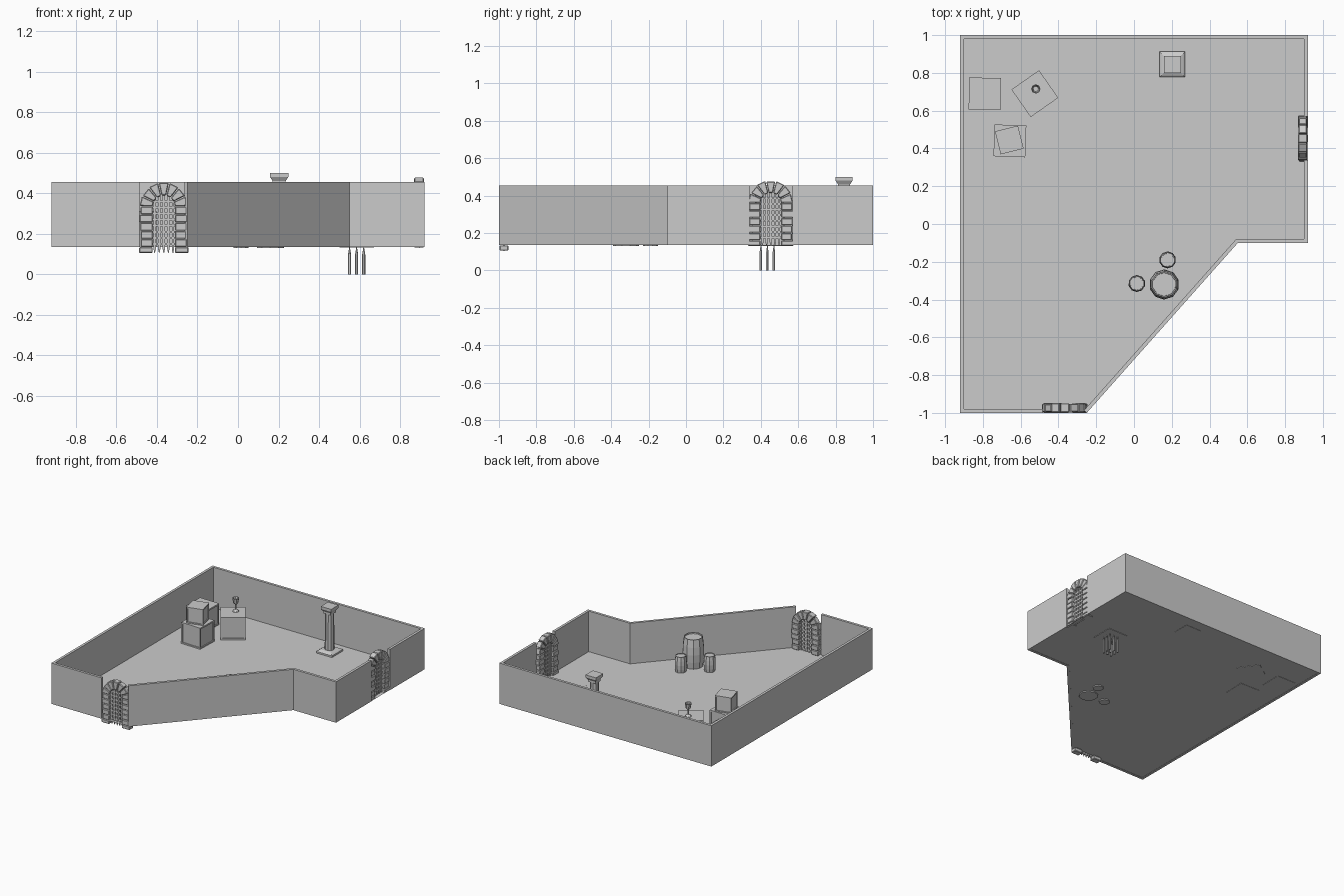
import bpy, bmesh, math, random
from mathutils import Vector, Matrix

if "Cube" in bpy.data.objects:
    bpy.data.objects.remove(bpy.data.objects["Cube"])
random.seed(4)
FLOOR, TOP, THICK = 0.135, 0.455, 0.02


def finish(bm, name, matrix=None):
    bmesh.ops.recalc_face_normals(bm, faces=bm.faces)
    me = bpy.data.meshes.new(name)
    bm.to_mesh(me)
    bm.free()
    ob = bpy.data.objects.new(name, me)
    bpy.context.collection.objects.link(ob)
    if matrix:
        ob.matrix_world = matrix
    return ob


def add_box(bm, lo, hi):
    c = [(a + b) / 2 for a, b in zip(lo, hi)]
    s = [b - a for a, b in zip(lo, hi)]
    return bmesh.ops.create_cube(bm, size=1, matrix=Matrix.Translation(c) @ Matrix.Diagonal((*s, 1)))["verts"]


def add_lathe(bm, profile, sides, x=0, y=0, turn=0):
    # rings of (radius, z), capped at both ends
    rings = []
    for r, z in profile:
        rings.append([bm.verts.new((x + r * math.cos(turn + 2 * math.pi * i / sides),
                                    y + r * math.sin(turn + 2 * math.pi * i / sides), z)) for i in range(sides)])
    for a, b in zip(rings, rings[1:]):
        for i in range(sides):
            j = (i + 1) % sides
            bm.faces.new((a[i], a[j], b[j], b[i]))
    bm.faces.new(rings[0][::-1])
    bm.faces.new(rings[-1])


def offset_path(pts):
    pts = [Vector(p) for p in pts]
    normals = []
    for a, b in zip(pts, pts[1:]):
        d = (b - a).normalized()
        normals.append(Vector((-d.y, d.x)))
    out = []
    for i, p in enumerate(pts):
        n0, n1 = normals[max(i - 1, 0)], normals[min(i, len(normals) - 1)]
        out.append(p + (n0 + n1) * THICK / (1 + n0.dot(n1)))
    return pts, out


# Walls, interrupted by the two gateways
def wall(name, path):
    outer, inner = offset_path(path)
    bm = bmesh.new()
    rows = [[bm.verts.new((p.x, p.y, z)) for p in line]
            for line, z in ((outer, FLOOR), (outer, TOP), (inner, TOP), (inner, FLOOR))]
    for k in range(4):
        a, b = rows[k], rows[(k + 1) % 4]
        for i in range(len(path) - 1):
            bm.faces.new((a[i], a[i + 1], b[i + 1], b[i]))
    for i in (0, -1):
        bm.faces.new([r[i] for r in rows])
    finish(bm, name)


wall("wall_front_right", [(-0.25, -1), (0.55, -0.1), (0.92, -0.1), (0.92, 0.34)])
wall("wall_back_left", [(0.92, 0.57), (0.92, 1), (-0.92, 1), (-0.92, -1), (-0.485, -1)])

# Floor
bm = bmesh.new()
bm.faces.new([bm.verts.new((x, y, FLOOR + 0.002)) for x, y in
              [(-0.92, -1), (-0.25, -1), (0.55, -0.1), (0.92, -0.1), (0.92, 1), (-0.92, 1)]])
finish(bm, "floor")


# Gateway: local x across, y depth (0 to 0.05), z up from its base
def gate(name, matrix):
    bm = bmesh.new()
    spring, r_in, r_out = 0.23, 0.055, 0.122
    for side in (-1, 1):
        for i in range(6):
            z0 = 0 if i == 0 else 0.03 + (i - 1) * 0.04
            z1 = 0.03 + i * 0.04
            w = 0.122 if i == 0 else random.uniform(0.112, 0.122)
            d = random.uniform(0, 0.006)
            a, b = sorted((side * r_in, side * w))
            add_box(bm, (a, d, z0 + 0.001), (b, 0.05 - d, z1 - 0.001))
    n = 7
    for i in range(n):
        a0, a1 = math.pi * i / n + 0.02, math.pi * (i + 1) / n - 0.02
        ro = r_out - random.uniform(0, 0.006)
        d = random.uniform(0, 0.006)
        vs = add_box(bm, (-1, d, -1), (1, 0.05 - d, 1))
        for v in vs:
            r, a = (ro if v.co.x > 0 else r_in), (a1 if v.co.z > 0 else a0)
            v.co.x, v.co.z = r * math.cos(a), spring + r * math.sin(a)
    bmesh.ops.recalc_face_normals(bm, faces=bm.faces)
    bmesh.ops.bevel(bm, geom=bm.edges[:], offset=0.004, segments=1, affect='EDGES')
    finish(bm, name + "_stones", matrix)
    # portcullis grid with pointed feet
    bm = bmesh.new()
    for i in range(5):
        x = (i - 2) * 0.0225
        top = spring + math.sqrt(0.06 ** 2 - x * x)
        add_lathe(bm, [(0.002, 0), (0.008, 0.02), (0.008, top)], 4, x, 0.025, math.pi / 4)
    for k in range(8):
        z = 0.045 + k * 0.03
        half = 0.058 if z < spring else math.sqrt(0.06 ** 2 - (z - spring) ** 2)
        add_box(bm, (-half, 0.021, z - 0.005), (half, 0.029, z + 0.005))
    finish(bm, name + "_portcullis", matrix)


gate("front_gate", Matrix.Translation((-0.366, -0.998, 0.105)))
gate("side_gate", Matrix.Translation((0.918, 0.453, 0.131)) @ Matrix.Rotation(math.pi / 2, 4, 'Z'))


# Crates with recessed side panels
def crate(name, x, y, z, size, deg):
    bm = bmesh.new()
    add_box(bm, (-size / 2, -size / 2, 0), (size / 2, size / 2, size))
    sides = [f for f in bm.faces if abs(f.normal.z) < 0.5]
    bmesh.ops.inset_individual(bm, faces=sides, thickness=size * 0.1)
    bmesh.ops.inset_individual(bm, faces=sides, thickness=0.0005, depth=-0.006)
    finish(bm, name, Matrix.Translation((x, y, z)) @ Matrix.Rotation(math.radians(deg), 4, 'Z'))


crate("crate_left", -0.79, 0.69, FLOOR, 0.168, -1)
crate("crate_turned", -0.525, 0.69, FLOOR, 0.178, 35)
crate("crate_lower", -0.657, 0.44, FLOOR, 0.168, -2)
crate("crate_upper", -0.66, 0.445, FLOOR + 0.168, 0.125, 14)

# Goblet on the turned crate
bm = bmesh.new()
add_lathe(bm, [(0.024, 0), (0.02, 0.008), (0.007, 0.018), (0.007, 0.055), (0.018, 0.066),
               (0.025, 0.105), (0.021, 0.105), (0.014, 0.075)], 8, -0.52, 0.715)
for v in bm.verts:
    v.co.z += FLOOR + 0.178
finish(bm, "goblet")


# Barrels
def barrel(name, x, y, r, h):
    prof = [(0.86, 0), (0.96, 0.25), (1, 0.5), (0.96, 0.75), (0.86, 1), (0.78, 1), (0.77, 0.96)]
    bm = bmesh.new()
    add_lathe(bm, [(a * r, FLOOR - 0.005 + b * h) for a, b in prof], 10, x, y, 0.3)
    finish(bm, name)


barrel("barrel_large", 0.16, -0.32, 0.08, 0.235)
barrel("barrel_small_back", 0.178, -0.19, 0.045, 0.13)
barrel("barrel_small_left", 0.015, -0.315, 0.045, 0.13)

# Pillar: stepped square base, round shaft, square capital
px, py, q = 0.203, 0.845, math.sqrt(2)
bm = bmesh.new()
add_lathe(bm, [(0.068 * q, FLOOR), (0.068 * q, 0.15), (0.058 * q, 0.157), (0.045 * q, 0.163)], 4, px, py, math.pi / 4)
add_lathe(bm, [(0.035, 0.16), (0.032, 0.455)], 10, px, py)
add_lathe(bm, [(0.032 * q, 0.445), (0.032 * q, 0.46), (0.045 * q, 0.48), (0.045 * q, 0.5)], 4, px, py, math.pi / 4)
finish(bm, "pillar")

# Spike trap hidden beneath the floor
tx, ty = 0.585, 0.435
bm = bmesh.new()
add_box(bm, (tx - 0.085, ty - 0.085, 0.132), (tx + 0.085, ty + 0.085, 0.135))
finish(bm, "trap_plate")
bm = bmesh.new()
for i in (-1, 0, 1):
    for j in (-1, 0, 1):
        add_lathe(bm, [(0.008, 0), (0.008, 0.095), (0.004, 0.12), (0.001, 0.138)], 6, tx + i * 0.035, ty + j * 0.035)
finish(bm, "trap_spikes")
